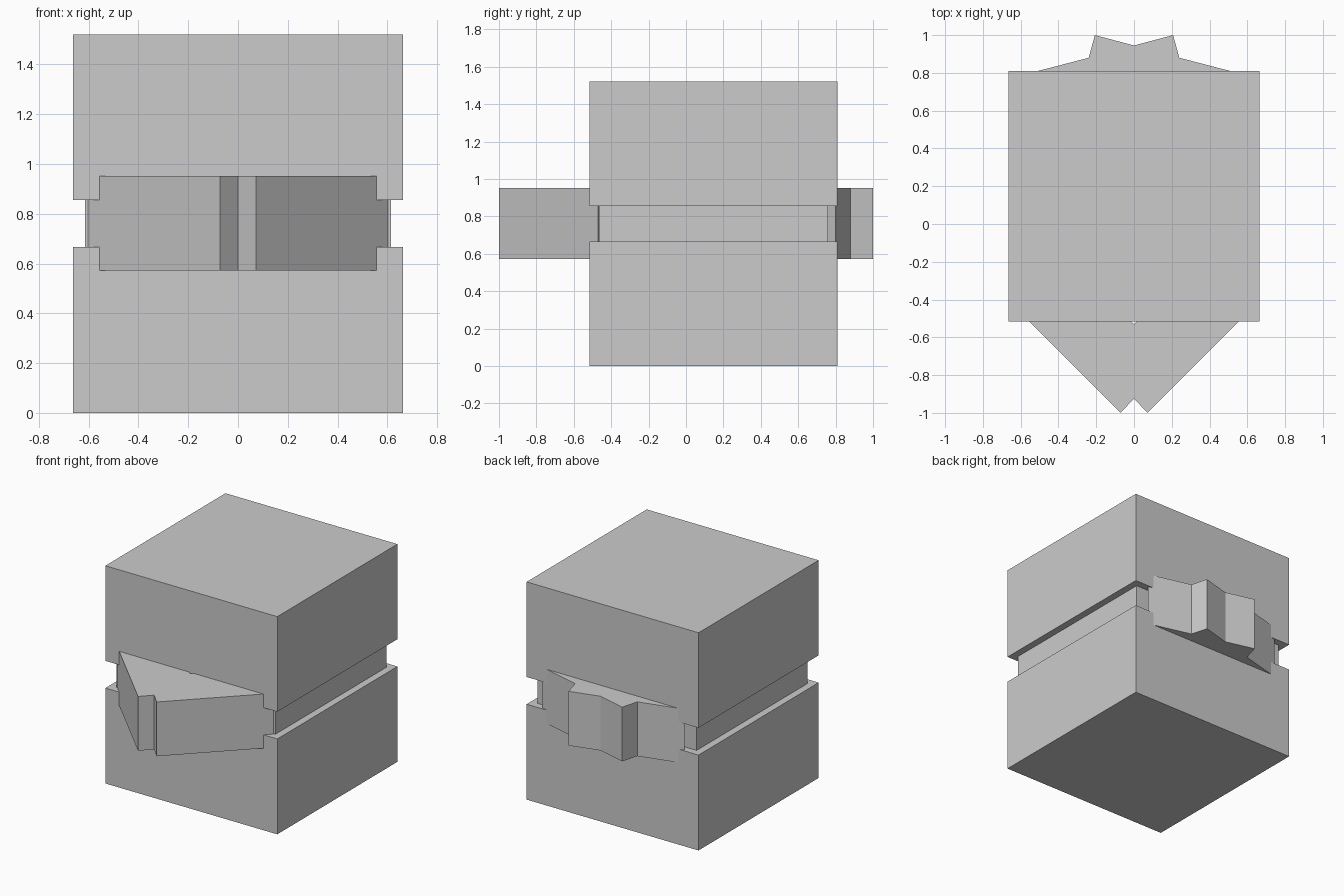
import bpy
import bmesh

if "Cube" in bpy.data.objects:
    bpy.data.objects.remove(bpy.data.objects["Cube"])


def finish(name, bm):
    bmesh.ops.recalc_face_normals(bm, faces=bm.faces)
    mesh = bpy.data.meshes.new(name)
    bm.to_mesh(mesh)
    bm.free()
    obj = bpy.data.objects.new(name, mesh)
    bpy.context.collection.objects.link(obj)
    return obj


def stacked_body(name, x, y0, y1, steps):
    """Rectangular rings, each (inset, z), bridged into one closed solid."""
    bm = bmesh.new()
    rings = []
    for i, z in steps:
        corners = [(-x + i, y0 + i), (x - i, y0 + i), (x - i, y1 - i), (-x + i, y1 - i)]
        rings.append([bm.verts.new((a, b, z)) for a, b in corners])
    for low, high in zip(rings, rings[1:]):
        for k in range(4):
            n = (k + 1) % 4
            bm.faces.new((low[k], low[n], high[n], high[k]))
    bm.faces.new(rings[0])
    bm.faces.new(rings[-1])
    return finish(name, bm)


def mirrored_plate(name, half, z0, z1):
    """Plan outline given for x >= 0, mirrored and extruded upward."""
    outline = half + [(-x, y) for x, y in reversed(half) if x > 0]
    bm = bmesh.new()
    face = bm.faces.new([bm.verts.new((x, y, z0)) for x, y in outline])
    top = bmesh.ops.extrude_face_region(bm, geom=[face])["geom"]
    verts = [g for g in top if isinstance(g, bmesh.types.BMVert)]
    bmesh.ops.translate(bm, verts=verts, vec=(0, 0, z1 - z0))
    return finish(name, bm)


# Block with a groove around its middle
stacked_body("grooved_block", 0.664, -0.515, 0.81,
             [(0, 0), (0, 0.666), (0.05, 0.666), (0.05, 0.856), (0, 0.856), (0, 1.52)])

# Front chevron with a notched tip
mirrored_plate("front_chevron",
               [(0, -0.925), (0.072, -1.0), (0.602, -0.47), (0.522, -0.39),
                (0.14, -0.39), (0, -0.53)], 0.572, 0.951)

# Rear crest with two short points and swept sides
mirrored_plate("rear_crest",
               [(0, 0.945), (0.207, 1.0), (0.24, 0.88), (0.548, 0.80),
                (0.40, 0.66), (0, 0.66)], 0.572, 0.951)
